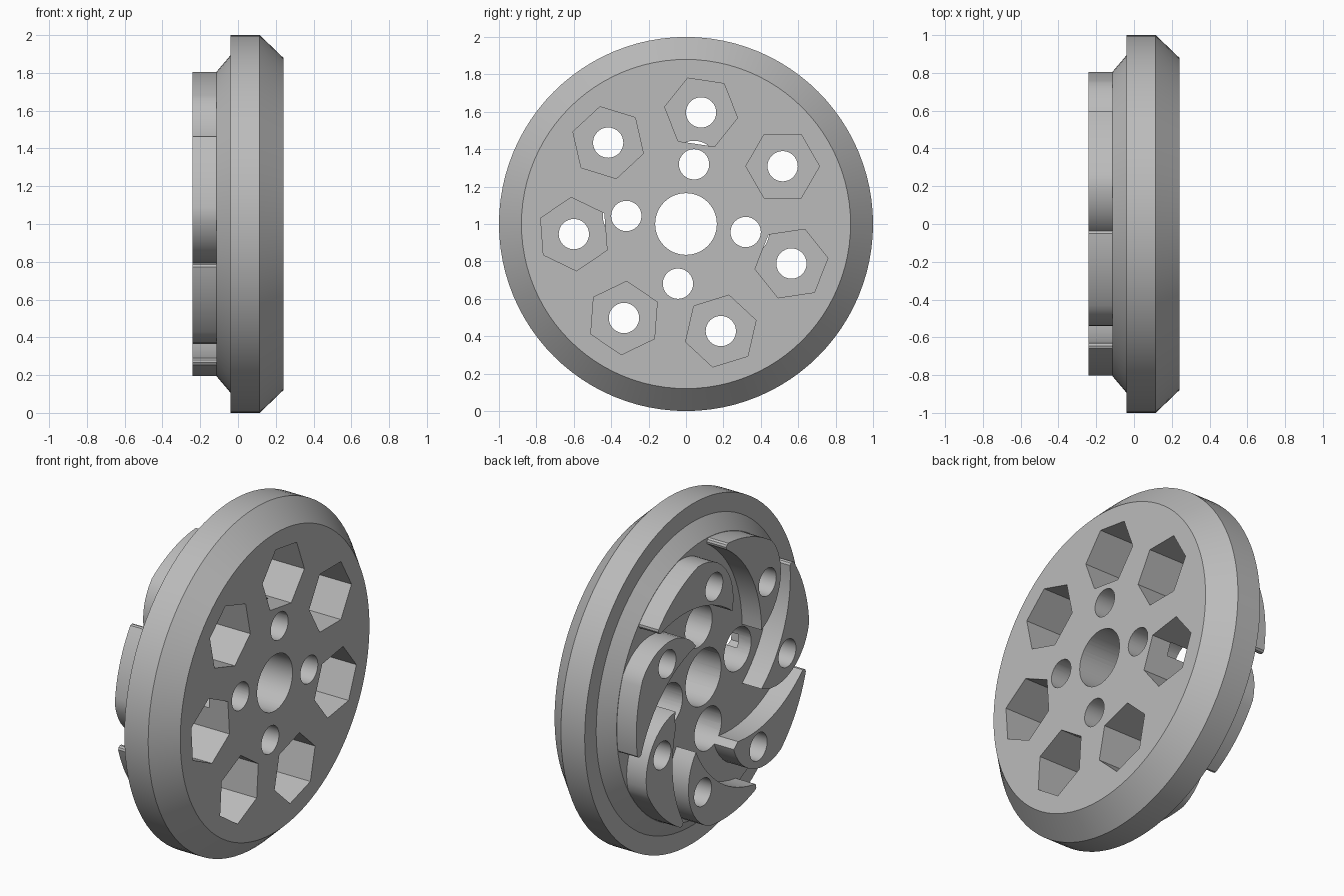
import bpy, bmesh, math
from mathutils import Vector

cube = bpy.data.objects.get("Cube")
if cube:
    bpy.data.objects.remove(cube, do_unlink=True)

HUB = 1.0        # height of the axis
BASE = 82.3      # angle of the first bolt
BOLTS = [BASE + i * 360 / 7 for i in range(7)]
STUDS = [BASE + i * 90 for i in range(4)]

steel = bpy.data.materials.new("grey_metal")
steel.use_nodes = True
grey = (0.5, 0.5, 0.5, 1)
steel.diffuse_color = grey
steel.node_tree.nodes["Principled BSDF"].inputs["Base Color"].default_value = grey


def polar(r, deg):
    a = math.radians(deg)
    return Vector((r * math.cos(a), r * math.sin(a)))


def ngon(r, n, centre, turn=0):
    return [centre + polar(r, turn + i * 360 / n) for i in range(n)]


def arc(a, b, c, n=12):
    """Points on the circle through a, b and c, running from a to c."""
    d = 2 * (a.x * (b.y - c.y) + b.x * (c.y - a.y) + c.x * (a.y - b.y))
    sa, sb, sc = a.length_squared, b.length_squared, c.length_squared
    o = Vector(((sa * (b.y - c.y) + sb * (c.y - a.y) + sc * (a.y - b.y)) / d,
                (sa * (c.x - b.x) + sb * (a.x - c.x) + sc * (b.x - a.x)) / d))
    start = math.degrees(math.atan2(a.y - o.y, a.x - o.x))
    end = math.degrees(math.atan2(c.y - o.y, c.x - o.x))
    sweep = (end - start + 180) % 360 - 180
    return [o + polar((a - o).length, start + sweep * i / n) for i in range(n + 1)]


def make_object(name, bm):
    bmesh.ops.recalc_face_normals(bm, faces=bm.faces)
    mesh = bpy.data.meshes.new(name)
    bm.to_mesh(mesh)
    bm.free()
    mesh.materials.append(steel)
    ob = bpy.data.objects.new(name, mesh)
    bpy.context.collection.objects.link(ob)
    return ob


def prisms(name, outlines, x0, x1):
    """Extrude (y, z) outlines along the axis from x0 to x1."""
    bm = bmesh.new()
    for pts in outlines:
        face = bm.faces.new([bm.verts.new((x0, p.x, HUB + p.y)) for p in pts])
        new = bmesh.ops.extrude_face_region(bm, geom=[face])["geom"]
        moved = [v for v in new if isinstance(v, bmesh.types.BMVert)]
        bmesh.ops.translate(bm, verts=moved, vec=(x1 - x0, 0, 0))
    return make_object(name, bm)


# Flange disc: chamfered front, stepped cone at the back
profile = [(0.24, 0), (0.24, 0.88), (0.115, 1), (-0.04, 1),
           (-0.04, 0.893), (-0.113, 0.807), (-0.113, 0)]
bm = bmesh.new()
verts = [bm.verts.new((x, 0, HUB + r)) for x, r in profile]
edges = [bm.edges.new(pair) for pair in zip(verts, verts[1:])]
bmesh.ops.spin(bm, geom=verts + edges, cent=(0, 0, HUB), axis=(1, 0, 0),
               angle=math.tau, steps=96, use_merge=True)
bmesh.ops.remove_doubles(bm, verts=bm.verts, dist=0.0001)
disc = make_object("flange_disc", bm)


# Curved vanes: rounded tip, wide outer arc, sharp inner point
def vane(turn):
    def p(r, deg):
        return polar(r, turn + deg)
    tip = arc(p(0.772, 0.4), p(0.794, 0.3), p(0.805, 2.2), 4)
    outer = arc(tip[-1], p(0.805, 17), p(0.805, 32.5))
    convex = arc(outer[-1], p(0.68, 50), p(0.4, 62))
    concave = arc(convex[-1], p(0.575, 26.5), tip[0])
    return tip + outer[1:] + convex[1:] + concave[1:-1]


vanes = prisms("vanes", [vane(b + 10) for b in BOLTS], -0.24, -0.105)

# Cutters: bolt holes, nut pockets, stud holes, counterbores, centre bore
bolt_at = [(polar(0.602, b), b) for b in BOLTS]
stud_at = [polar(0.322, s) for s in STUDS]
bolt_cut = prisms("bolt_cutter", [ngon(0.081, 32, c) for c, b in bolt_at], -0.4, 0.4)
nut_cut = prisms("nut_cutter", [ngon(0.197, 6, c, b + 29.1) for c, b in bolt_at], -0.03, 0.4)
stud_cut = prisms("stud_cutter", [ngon(0.081, 32, c) for c in stud_at], -0.4, 0.4)
bore_cut = prisms("counterbore_cutter", [ngon(0.126, 40, c) for c in stud_at], -0.4, 0.115)
hub_cut = prisms("hub_cutter", [ngon(0.165, 48, Vector((0, 0)))], -0.4, 0.4)


def carve(ob, cutters):
    bpy.ops.object.select_all(action='DESELECT')
    ob.select_set(True)
    bpy.context.view_layer.objects.active = ob
    for cutter in cutters:
        mod = ob.modifiers.new(cutter.name, 'BOOLEAN')
        mod.operation = 'DIFFERENCE'
        mod.solver = 'EXACT'
        mod.object = cutter
        bpy.ops.object.modifier_apply(modifier=mod.name)
    bpy.ops.object.shade_smooth_by_angle(angle=math.radians(25))


carve(disc, [hub_cut, stud_cut, bore_cut, bolt_cut, nut_cut])
carve(vanes, [bolt_cut, bore_cut])

for cutter in (bolt_cut, nut_cut, stud_cut, bore_cut, hub_cut):
    bpy.data.objects.remove(cutter, do_unlink=True)
